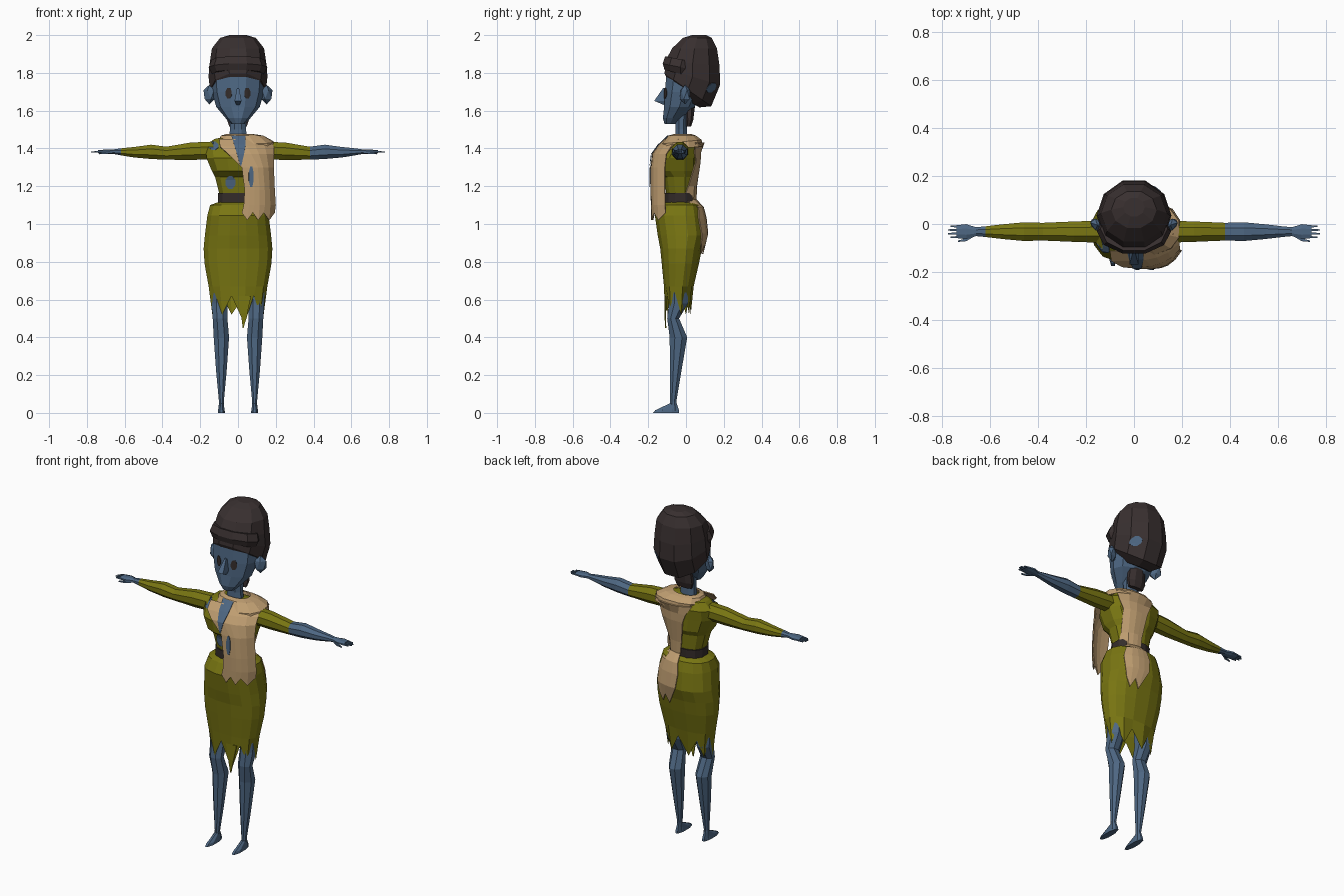
import bpy, bmesh, math
from mathutils import Vector
from mathutils.bvhtree import BVHTree

if "Cube" in bpy.data.objects:
    bpy.data.objects.remove(bpy.data.objects["Cube"])


def material(name, r, g, b):
    m = bpy.data.materials.new(name)
    m.use_nodes = True
    m.diffuse_color = (r, g, b, 1)
    node = m.node_tree.nodes["Principled BSDF"]
    node.inputs["Base Color"].default_value = (r, g, b, 1)
    node.inputs["Roughness"].default_value = 0.9
    return m


SKIN = material("blue skin", 0.075, 0.135, 0.225)
OLIVE = material("olive cloth", 0.19, 0.18, 0.006)
BEIGE = material("beige shawl", 0.52, 0.34, 0.165)
HAIR = material("dark brown hair", 0.04, 0.029, 0.029)
DARK = material("dark leather", 0.035, 0.026, 0.024)


def finish(name, bm, *mats, normals=True):
    if normals:
        bmesh.ops.recalc_face_normals(bm, faces=bm.faces)
    mesh = bpy.data.meshes.new(name)
    bm.to_mesh(mesh)
    bm.free()
    for m in mats:
        mesh.materials.append(m)
    ob = bpy.data.objects.new(name, mesh)
    bpy.context.collection.objects.link(ob)
    return ob


def spow(v, p):
    return math.copysign(abs(v) ** p, v)


def loft(name, rings, sides, *mats, axis="Z", square=1.0, jag=None, caps=(True, True), rule=None):
    """Skin over rings (x, y, z, radius, radius, optional tilt along y)."""
    bm = bmesh.new()
    loops = []
    for k, (x, y, z, ra, rb, *tilt) in enumerate(rings):
        loop = []
        for i in range(sides):
            a = 2 * math.pi * (i + 0.5) / sides - math.pi / 2
            u, v = ra * spow(math.cos(a), square), rb * spow(math.sin(a), square)
            if axis == "X":
                co = Vector((x, y + u, z + v))
            else:
                co = Vector((x + u, y + v, z + (tilt[0] * v if tilt else 0)))
            if jag and k == len(rings) - 1:
                co.z += jag(i)
            loop.append(bm.verts.new(co))
        loops.append(loop)
    for a, b in zip(loops, loops[1:]):
        for i in range(sides):
            j = (i + 1) % sides
            bm.faces.new((a[i], a[j], b[j], b[i]))
    for wanted, loop in zip(caps, (loops[0], loops[-1])):
        if wanted:
            bm.faces.new(loop)
    if rule:
        for f in bm.faces:
            f.material_index = rule(f.calc_center_median())
    return finish(name, bm, *mats)


def draped(targets, x, z, side, gap):
    """Outermost surface at x, z seen from the front (-1) or back (1)."""
    best = None
    for ob in targets:
        tree = BVHTree.FromPolygons([v.co for v in ob.data.vertices],
                                    [p.vertices[:] for p in ob.data.polygons])
        hit = tree.ray_cast(Vector((x, side * 2, z)), Vector((0, -side, 0)))[0]
        if hit and (best is None or hit.y * side > best * side):
            best = hit.y
    if best is None:
        best = min((t.find_nearest(Vector((x, 0, z)))[0].y for t in [tree]))
    return best + side * gap


def cloth(name, rows, mat, side=-1, targets=(), gap=0.006, cols=4, jag=0, curl=0, thick=0.006):
    """Sheet from rows (z, x0, x1, optional y); laid on targets when y is absent."""
    bm = bmesh.new()
    grid = []
    for k, (z, x0, x1, *y) in enumerate(rows):
        line = []
        for i in range(cols + 1):
            t = i / cols
            x = x0 + (x1 - x0) * t
            zz = z - (jag * (i % 2) if k == len(rows) - 1 else 0)
            yy = y[0] + curl * t ** 4 if y else draped(targets, x, zz, side, gap)
            line.append(bm.verts.new((x, yy, zz)))
        grid.append(line)
    for a, b in zip(grid, grid[1:]):
        for i in range(cols):
            quad = (a[i], b[i], b[i + 1], a[i + 1])
            bm.faces.new(quad if side < 0 else quad[::-1])
    ob = finish(name, bm, mat, normals=False)
    sol = ob.modifiers.new("thickness", "SOLIDIFY")
    sol.thickness = thick
    return ob


def patch(name, x, z, rx, rz, mat, targets, side=-1):
    """Small oval plate laid on a surface."""
    rows = [(z + rz * s, x - rx * w, x + rx * w) for s, w in ((1, 0.4), (0.4, 1), (-0.4, 1), (-1, 0.4))]
    return cloth(name, rows, mat, side, targets, cols=2, gap=0.005, thick=0.003)


# Head, neck and ears
head = loft("head", [(0, -.085, 1.53, .035, .03), (0, -.07, 1.56, .065, .055), (0, -.035, 1.62, .115, .085),
                     (0, -.012, 1.70, .138, .105), (0, 0, 1.78, .142, .11), (0, .01, 1.86, .125, .1)], 10, SKIN)
loft("neck", [(0, -.025, 1.43, .055, .036), (0, -.025, 1.5, .046, .032), (0, -.025, 1.6, .05, .036)], 8, SKIN)
loft("nose", [(0, -.11, 1.63, .012, .01), (0, -.14, 1.652, .026, .04), (0, -.115, 1.72, .008, .008)], 4, SKIN)
for s, label in ((1, "left"), (-1, "right")):
    bm = bmesh.new()
    bmesh.ops.create_icosphere(bm, subdivisions=1, radius=1)
    for v in bm.verts:
        v.co = Vector((s * (.152 + .034 * v.co.x), -.005 + .028 * v.co.y + .012 * v.co.x, 1.685 + .052 * v.co.z))
    finish(label + "_ear", bm, SKIN)
    patch(label + "_eye", s * .05, 1.692, .016, .028, DARK, [head])

# Swept up hair with a low lock at the nape
hair = loft("hair", [(0, 0, 1.66, .09, .075, -.6), (0, .01, 1.71, .148, .13, -.7), (0, .035, 1.78, .156, .153, -.3),
                     (0, .035, 1.85, .15, .15, -.1), (0, .045, 1.93, .138, .125), (0, .06, 1.985, .095, .08),
                     (0, .07, 2.0, .045, .04)], 10, HAIR)
loft("hair_band", [(0, -.03, 1.795, .138, .088, -.25), (0, -.03, 1.83, .155, .098, -.2),
                   (0, -.02, 1.87, .14, .095, -.2)], 10, HAIR)
loft("nape_lock", [(0, .012, 1.515, .05, .016), (0, .018, 1.55, .062, .022), (0, .02, 1.66, .05, .035)], 8, HAIR)
patch("hair_gap", .1, 1.72, .025, .025, SKIN, [hair], 1)

# Blouse and belt
torso = loft("blouse", [(0, -.03, 1.1, .098, .074), (0, -.03, 1.16, .102, .076), (0, -.035, 1.25, .125, .085),
                        (0, -.045, 1.28, .142, .112), (0, -.048, 1.35, .172, .116), (0, -.028, 1.41, .175, .1),
                        (0, -.02, 1.45, .13, .065), (0, -.025, 1.465, .05, .035)], 12, OLIVE, square=.8)
loft("belt", [(0, -.03, 1.105, .108, .082), (0, -.03, 1.163, .11, .084)], 12, DARK, square=.8)

# Skirt with a torn hem
skirt = loft("skirt", [(0, -.03, 1.118, .1, .075), (0, -.028, 1.1, .15, .108), (0, -.035, 1.045, .165, .132),
                       (0, -.022, .94, .178, .13), (0, -.026, .87, .185, .112), (0, -.03, .79, .18, .1),
                       (0, -.038, .67, .158, .08), (0, -.042, .59, .138, .068)], 16, OLIVE, square=.85,
             caps=(True, False), jag=lambda i: (-.12 if i in (0, 15) else -.07) if i % 2 == 0 else .03)
cloth("skirt_front_shred", [(.62, .0, .07, -.115), (.53, .015, .05, -.115), (.45, .025, .03, -.11)], OLIVE, cols=2)

# Legs, feet, arms and hands
for s, label in ((1, "left"), (-1, "right")):
    loft(label + "_leg", [(s * .095, -.04, .75, .055, .055), (s * .097, -.04, .58, .046, .055),
                          (s * .095, -.068, .5, .042, .034), (s * .088, -.04, .4, .044, .05),
                          (s * .088, -.055, .22, .03, .033), (s * .088, -.068, .06, .014, .018),
                          (s * .088, -.065, .01, .017, .02)], 8, SKIN)
    loft(label + "_foot", [(s * .088, -.105, 0, .02, .075), (s * .088, -.1, .014, .019, .068),
                           (s * .088, -.068, .05, .013, .02)], 8, SKIN)
    cuff = .38 if s > 0 else .62
    arm = [(.13, .05, .05, 1.39), (.25, .046, .05, 1.385), (.38, .04, .037, 1.375), (.46, .042, .041, 1.382),
           (.55, .033, .03, 1.38), (.62, .024, .02, 1.382), (.66, .02, .013, 1.383),
           (.7, .034, .012, 1.383), (.74, .029, .009, 1.383)]
    loft(label + "_arm", [(s * x, -.032, z, ry, rz) for x, ry, rz, z in arm], 8, OLIVE, SKIN, axis="X",
         rule=lambda c, cuff=cuff: int(abs(c.x) > cuff))
    for f in range(4):
        y = -.055 + .015 * f
        tip = .765 + .012 * (f in (1, 2))
        loft(f"{label}_finger_{f + 1}", [(s * .725, y, 1.383, .007, .007), (s * tip, y, 1.381, .004, .004)],
             4, SKIN, axis="X")
    loft(label + "_thumb", [(s * .66, -.042, 1.38, .008, .008), (s * .7, -.066, 1.376, .008, .007),
                            (s * .735, -.072, 1.372, .004, .004)], 4, SKIN, axis="X")

# Shawl: yoke over the shoulders, hanging front panel, back strip
yoke = loft("shawl_yoke", [(.01, -.018, 1.476, .075, .05), (.022, -.02, 1.468, .115, .075),
                           (.04, -.022, 1.435, .152, .108, .1), (.055, -.02, 1.40, .142, .112, .1)],
            12, BEIGE, square=.85, caps=(False, False))
front = cloth("shawl_front", [(1.45, -.1, .165, -.115), (1.41, -.095, .19, -.155), (1.37, -.05, .192, -.18),
                              (1.3, .02, .19, -.188), (1.18, .035, .195, -.188), (1.1, .03, .2, -.186),
                              (1.06, .02, .195, -.184)], BEIGE, cols=6, curl=.075, jag=.04)
cloth("shawl_back", [(1.43, -.08, .17), (1.38, -.05, .14), (1.33, -.03, .12), (1.2, -.01, .105), (1.13, .0, .1),
                     (1.09, -.01, .11), (1.03, -.02, .13), (.95, -.01, .13), (.89, .02, .12)],
      BEIGE, 1, [torso, skirt, yoke], gap=.013, jag=.05)

# Bare skin at the neckline and through the tears
layers = [torso, yoke, front]
cloth("neckline", [(1.468, -.035, .04), (1.42, -.02, .04), (1.37, -.005, .032), (1.31, .012, .018)],
      SKIN, -1, layers, cols=2, thick=.003)
patch("blouse_tear", -.04, 1.22, .026, .034, SKIN, [torso])
patch("shoulder_tear", -.13, 1.415, .026, .022, SKIN, [torso])
patch("shawl_tear", .07, 1.25, .013, .055, SKIN, [front])
